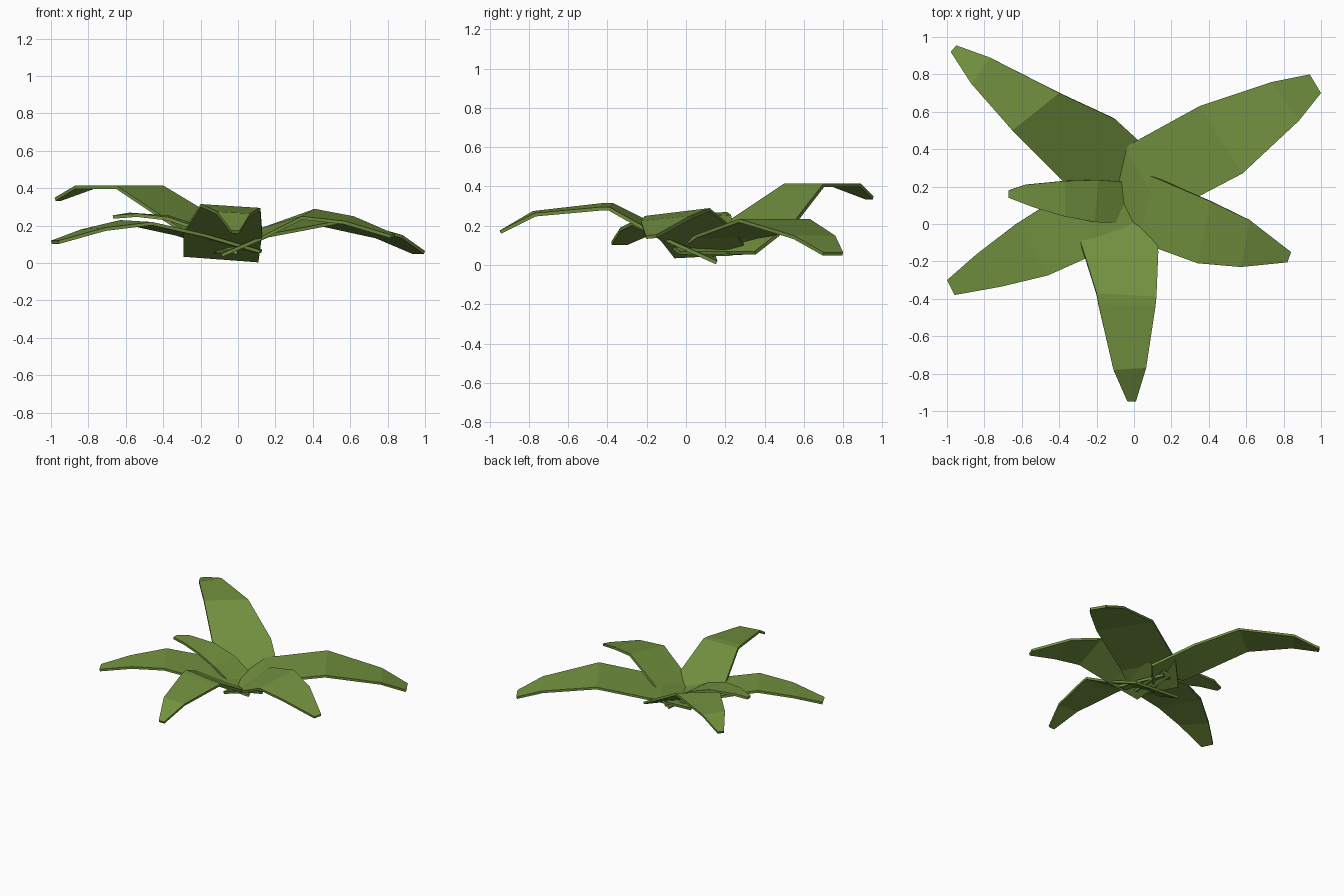
import bpy, bmesh

green = bpy.data.materials.new("leaf_green")
green.diffuse_color = (0.17, 0.285, 0.05, 1)


def leaf(name, stations, thick=0.018):
    """Blade through cross lines (x, y, z of one edge, x, y, z of the other), base to tip."""
    bm = bmesh.new()
    rows = [(bm.verts.new(s[:3]), bm.verts.new(s[3:])) for s in stations]
    for (a, b), (c, d) in zip(rows, rows[1:]):
        f = bm.faces.new((a, b, d, c))
        f.normal_update()
        if f.normal.z < 0:
            f.normal_flip()
    me = bpy.data.meshes.new(name)
    bm.to_mesh(me)
    bm.free()
    me.materials.append(green)
    ob = bpy.data.objects.new(name, me)
    bpy.context.collection.objects.link(ob)
    m = ob.modifiers.new("thickness", "SOLIDIFY")
    m.thickness = thick
    m.offset = -1
    return ob


# tall leaf, back left
leaf("back_left_leaf", [
    (-0.12, 0.06, .07, 0.13, 0.35, .07), (-0.38, 0.23, .235, -0.10, 0.56, .235),
    (-0.65, 0.50, .415, -0.40, 0.70, .415), (-0.87, 0.75, .415, -0.77, 0.89, .415),
    (-0.98, 0.92, .35, -0.95, 0.955, .35)])
# long leaf, back right
leaf("back_right_leaf", [
    (-0.22, 0.24, .07, -0.05, -0.07, .07), (-0.05, 0.41, .155, 0.16, 0.05, .155),
    (0.35, 0.63, .235, 0.58, 0.27, .235), (0.74, 0.76, .15, 0.88, 0.55, .15),
    (0.94, 0.80, .065, 1.00, 0.70, .065)])
# right leaf
leaf("right_leaf", [
    (-0.08, 0.32, .07, -0.09, -0.06, .05), (0.13, 0.24, .19, 0.12, -0.13, .14),
    (0.41, 0.12, .29, 0.34, -0.21, .25), (0.62, 0.02, .25, 0.57, -0.23, .225),
    (0.84, -0.15, .155, 0.82, -0.205, .15)])
# front leaf
leaf("front_leaf", [
    (-0.29, 0.15, .05, 0.11, 0.16, .02), (-0.29, -0.08, .17, 0.13, -0.15, .16),
    (-0.20, -0.37, .315, 0.12, -0.39, .295), (-0.19, -0.43, .315, 0.115, -0.44, .295),
    (-0.11, -0.78, .275, 0.065, -0.77, .265), (-0.035, -0.95, .175, 0.01, -0.95, .175)])
# left leaf, lower
leaf("front_left_leaf", [
    (-0.02, 0.30, .07, 0.12, -0.03, .07), (-0.33, 0.19, .165, -0.17, -0.145, .155),
    (-0.63, 0.00, .23, -0.46, -0.275, .22), (-0.84, -0.16, .18, -0.71, -0.335, .19),
    (-1.00, -0.30, .12, -0.96, -0.38, .12)])
# small upper left leaf
leaf("small_left_leaf", [
    (0.02, 0.22, .06, 0.00, 0.00, .06), (-0.19, 0.235, .195, -0.21, 0.01, .19),
    (-0.37, 0.23, .255, -0.37, 0.04, .245), (-0.58, 0.21, .27, -0.54, 0.09, .265),
    (-0.67, 0.18, .255, -0.67, 0.14, .255)])
